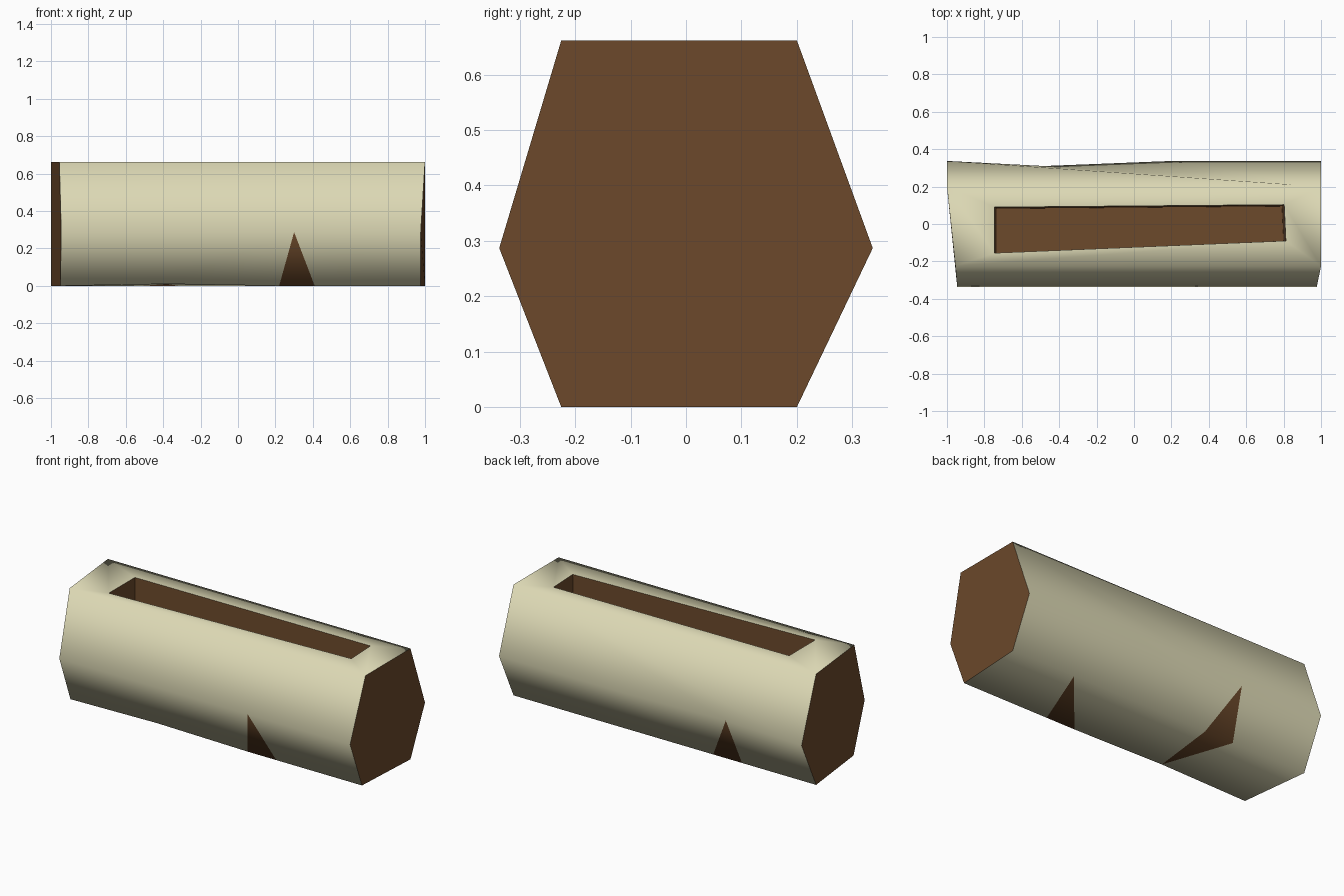
import bpy, bmesh

if "Cube" in bpy.data.objects:
    bpy.data.objects.remove(bpy.data.objects["Cube"])


def material(name, color):
    m = bpy.data.materials.new(name)
    m.diffuse_color = (*color, 1)
    m.use_nodes = True
    m.node_tree.nodes["Principled BSDF"].inputs["Base Color"].default_value = m.diffuse_color
    return m


bm = bmesh.new()


def row(y, z, xs):
    # one lengthwise edge line of the log, ordered left to right
    return [bm.verts.new((x, y, z)) for x in xs]


def face(verts, mat=0, smooth=True):
    f = bm.faces.new(verts)
    f.material_index = mat
    f.smooth = smooth


# six lengthwise lines of the hexagonal log
tf = row(-0.225, 0.662, (-0.955, 1.0))                      # top front
tb = row(0.20, 0.662, (-1.0, 1.0))                          # top back
sf = row(-0.337, 0.287, (-0.945, 0.30, 0.977))              # side front
sb = row(0.337, 0.287, (-1.0, -0.48, 0.20, 1.0))            # side back
lf = row(-0.225, 0.0, (-0.95, -0.38, 0.22, 0.41, 0.977))    # low front
lb = row(0.20, 0.0, (-1.0, -0.51, -0.32, 0.58, 1.0))        # low back
sb[1].co.y = 0.31
lf[1].co.z = 0.01

# bark sides
face([tf[0], *sf, tf[1]])
face([tb[0], *sb, tb[1]])
face([sf[0], sf[1], lf[2], lf[1], lf[0]])
face([sf[1], sf[2], lf[4], lf[3]])
face([sb[0], sb[1], lb[1], lb[0]])
face([sb[1], sb[2], sb[3], lb[4], lb[3], lb[2]])

# underside
face([lf[0], lf[1], lb[1], lb[0]])
face([lf[1], lf[2], lb[3], lb[2]])
face([lf[3], lf[4], lb[4], lb[3]])

# bare wood patches wrapping under the log
face([sf[1], lf[2], lf[3]], 1)
face([lf[2], lf[3], lb[3]], 1)
face([sb[1], lb[1], lb[2]], 1)
face([lb[1], lb[2], lf[1]], 1)

# cut ends
for i in (0, -1):
    face([tf[i], sf[i], lf[i], lb[i], sb[i], tb[i]], 1, False)

# hollowed trough with its rim
outer = [tf[0], tf[1], tb[1], tb[0]]
plan = [(-0.745, -0.155), (0.812, -0.09), (0.803, 0.103), (-0.745, 0.09)]
rim = [bm.verts.new((x, y, 0.662)) for x, y in plan]
floor = [bm.verts.new((x * 0.985, y - (0.008 if y > 0 else 0), 0.29)) for x, y in plan]
for i in range(4):
    j = (i + 1) % 4
    face([outer[i], outer[j], rim[j], rim[i]])
    face([rim[i], rim[j], floor[j], floor[i]], 1, False)
face(floor, 1, False)

bmesh.ops.recalc_face_normals(bm, faces=bm.faces)
mesh = bpy.data.meshes.new("hollow_log")
bm.to_mesh(mesh)
bm.free()
mesh.materials.append(material("pale_bark", (0.72, 0.69, 0.46)))
mesh.materials.append(material("brown_wood", (0.15, 0.067, 0.024)))
log = bpy.data.objects.new("hollow_log", mesh)
bpy.context.collection.objects.link(log)
